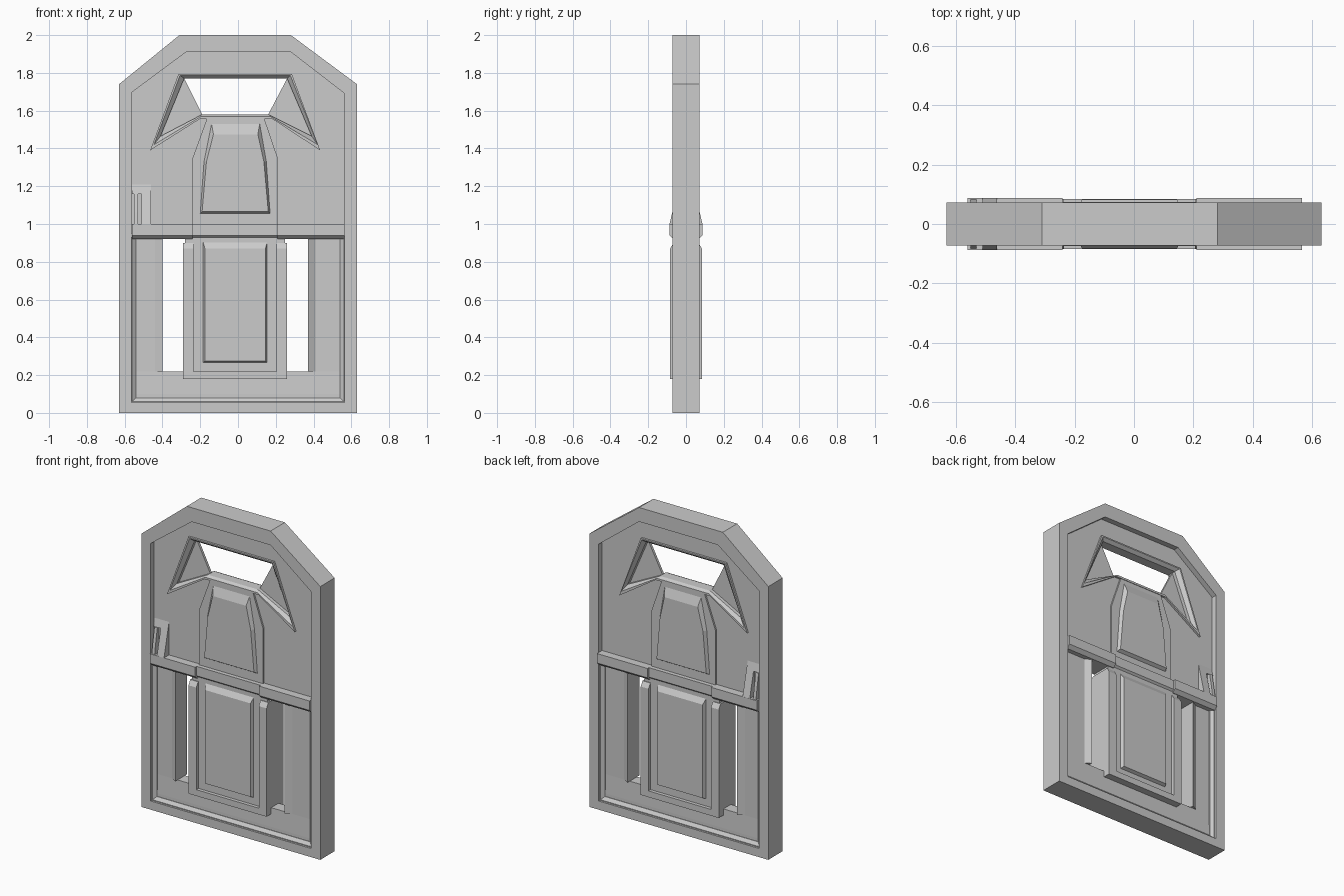
import bpy, bmesh

if "Cube" in bpy.data.objects:
    bpy.data.objects.remove(bpy.data.objects["Cube"])

def loft(name, loops, ring=False):
    """Skin equal-length 3D loops; ring joins last to first, otherwise ends are capped."""
    bm = bmesh.new()
    vs = [[bm.verts.new(p) for p in lp] for lp in loops]
    n = len(vs[0])
    pairs = list(zip(vs, vs[1:])) + ([(vs[-1], vs[0])] if ring else [])
    for a, b in pairs:
        for i in range(n):
            j = (i + 1) % n
            bm.faces.new((a[i], a[j], b[j], b[i]))
    if not ring:
        bm.faces.new(vs[0])
        bm.faces.new(vs[-1])
    bmesh.ops.recalc_face_normals(bm, faces=bm.faces)
    me = bpy.data.meshes.new(name)
    bm.to_mesh(me)
    bm.free()
    ob = bpy.data.objects.new(name, me)
    bpy.context.collection.objects.link(ob)
    return ob

def at_y(poly, y):
    return [(x, y, z) for x, z in poly]

def rect(x0, x1, z0, z1):
    return [(x0, z0), (x1, z0), (x1, z1), (x0, z1)]

def both_sides(name, steps, ring=False):
    """Solid symmetric front to back; steps run from the front surface inward."""
    front = [at_y(p, -y) for p, y in steps]
    back = [at_y(p, y) for p, y in reversed(steps)]
    return loft(name, front + back, ring)

def bar_x(name, profile, x0, x1):
    return loft(name, [[(x, y, z) for y, z in profile] for x in (x0, x1)])

# outer frame
outer = [(-.63, 0), (.63, 0), (.63, 1.74), (.28, 2), (-.31, 2), (-.63, 1.74)]
inner = [(-.565, .055), (.565, .055), (.565, 1.69), (.28, 1.91), (-.275, 1.91), (-.565, 1.695)]
both_sides("door_frame", [(inner, .072), (outer, .072)], ring=True)

# upper panel with window
panel = both_sides("upper_panel", [([(-.565, .95), (.565, .95)] + inner[2:], .037)])
win_out = [(-.315, 1.795), (.285, 1.795), (.435, 1.39), (.18, 1.557), (-.20, 1.557), (-.465, 1.39)]
win_mid = [(-.307, 1.787), (.277, 1.787), (.422, 1.42), (.17, 1.57), (-.195, 1.57), (-.445, 1.42)]
win_in = [(-.285, 1.77), (.26, 1.77), (.39, 1.465), (.16, 1.58), (-.19, 1.58), (-.41, 1.465)]
cutters = [loft("window_recess_cutter", [at_y(win_mid, s * .05), at_y(win_mid, s * .036),
                                         at_y(win_in, s * .03), at_y(win_in, s * .008)])
           for s in (-1, 1)]
hole = [win_in[i] for i in (0, 1, 3, 4)]
cutters.append(both_sides("window_hole_cutter", [(hole, .2)]))
for c in cutters:
    c.hide_render = True
    c.hide_viewport = True
    m = panel.modifiers.new("cut", 'BOOLEAN')
    m.object = c
    m.operation = 'DIFFERENCE'
    m.solver = 'EXACT'

# raised window rim
for s in (-1, 1):
    loft("window_rim", [at_y(p, s * y) for p, y in
                        ((win_out, .03), (win_out, .05), (win_mid, .05), (win_in, .03))], ring=True)

# shield below the window
shield = [(-.24, .95), (.21, .95), (.21, 1.35), (.14, 1.556), (-.165, 1.556), (-.24, 1.35)]
both_sides("shield_plate", [(shield, .048)])
boss = [(-.20, 1.055), (.17, 1.055), (.15, 1.33), (.115, 1.53), (-.14, 1.53), (-.18, 1.33)]
boss_top = [(-.19, 1.067), (.16, 1.067), (.137, 1.33), (.105, 1.475), (-.13, 1.475), (-.167, 1.33)]
both_sides("shield_boss", [(boss_top, .068), (boss, .048)])

# middle rail, stepped back at the centre
def rail_profile(d):
    return [(-d, 1), (d, 1), (d, .94), (d - .022, .92), (.022 - d, .92), (-d, .94)]
for x0, x1, d in ((-.56, -.24, .088), (-.24, .21, .074), (.21, .565, .088)):
    bar_x("middle_rail", rail_profile(d), x0, x1)

# latch on each face
for s in (-1, 1):
    def slope(z):
        return s * (.037 + (1.21 - z) * .24)
    for x0, x1, z0 in ((-.51, -.46, 1.0), (-.56, -.51, 1.16)):
        bar_x("latch_bracket", [(s * .03, z0), (slope(z0), z0), (slope(1.21), 1.21), (s * .03, 1.21)], x0, x1)
    bar_x("latch_grip", [(s * .03, .955), (s * .088, .955), (s * .073, 1.06), (s * .055, 1.16), (s * .03, 1.16)],
          -.55, -.53)

# lower trim
both_sides("lower_trim", [(rect(-.54, .54, .08, .93), .045), (rect(-.56, .56, .06, .93), .06),
                          (rect(-.57, .57, .05, .93), .06)], ring=True)

# sill under the openings
bar_x("lower_sill", [(-.042, .05), (-.042, .10), (-.037, .22), (.037, .22), (.042, .10), (.042, .05)], -.565, .565)

# side strips with raised lips along the openings
for edge, side in ((-.40, -1), (.37, 1)):
    wide, end = edge + side * .04, side * .565
    prof = [(end, -.037), (wide, -.037), (edge, -.06), (edge, .06), (wide, .037), (end, .037)]
    loft("side_strip", [[(x, y, z) for x, y in prof] for z in (.22, .93)])

# centre column: recessed core, raised U-shaped rim and central panel
both_sides("column_core", [(rect(-.28, .25, .19, .93), .062)])
rim = [(-.29, .90), (-.29, .18), (.26, .18), (.26, .90), (.205, .90), (.205, .22), (-.235, .22), (-.235, .90)]
rim_top = [(x, min(z, .87)) for x, z in rim]
both_sides("column_rim", [(rim_top, .084), (rim, .066)])
both_sides("column_panel", [(rect(-.175, .145, .275, .87), .082), (rect(-.185, .155, .265, .905), .06)])
